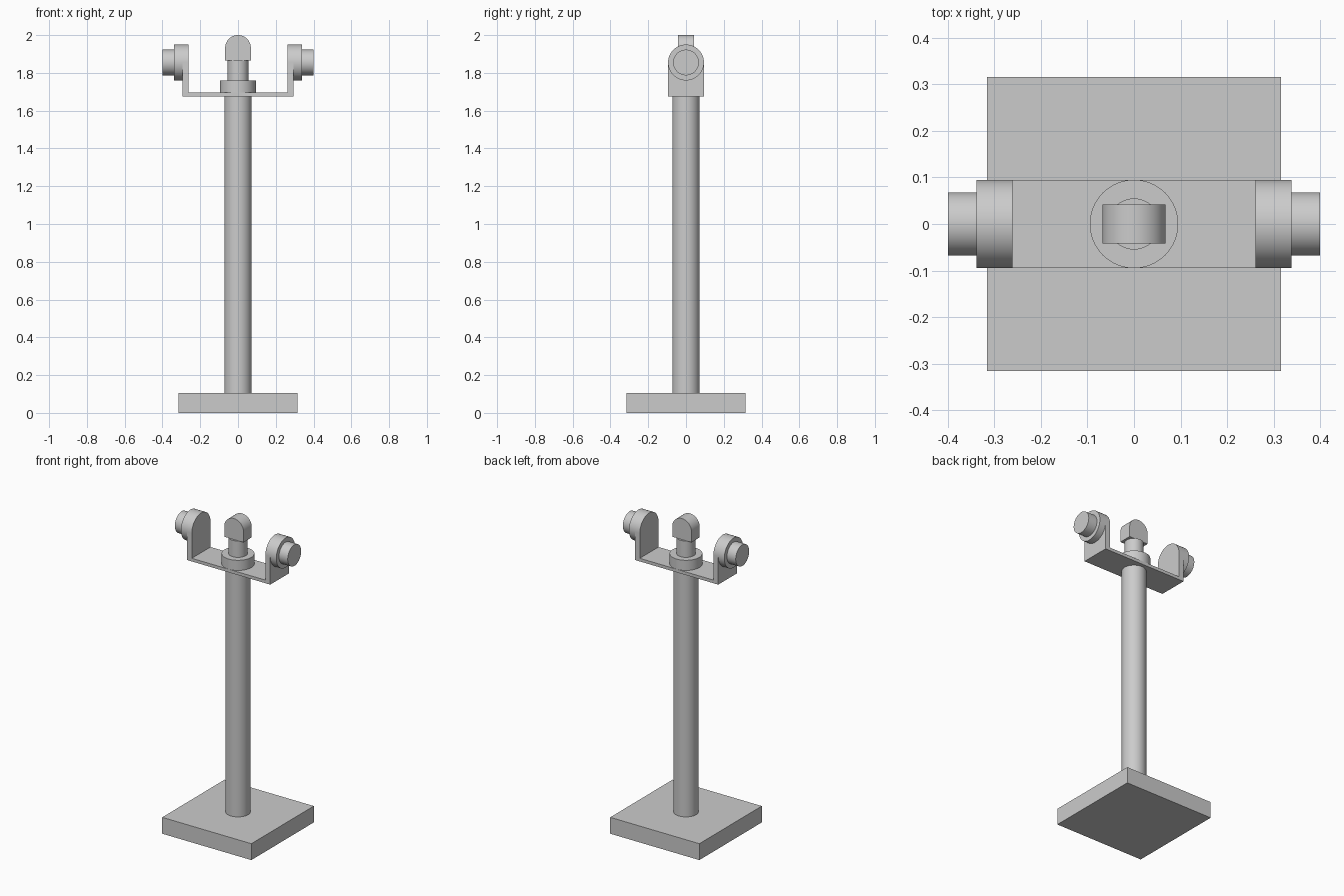
import bpy, bmesh, math
from mathutils import Matrix

cube = bpy.data.objects.get("Cube")
if cube:
    bpy.data.objects.remove(cube, do_unlink=True)

grey = bpy.data.materials.new("light_grey")
grey.use_nodes = True
colour = (0.6, 0.6, 0.6, 1)
grey.diffuse_color = colour
grey.node_tree.nodes["Principled BSDF"].inputs["Base Color"].default_value = colour


def finish(name, bm):
    bmesh.ops.recalc_face_normals(bm, faces=bm.faces)
    mesh = bpy.data.meshes.new(name)
    bm.to_mesh(mesh)
    bm.free()
    mesh.materials.append(grey)
    obj = bpy.data.objects.new(name, mesh)
    bpy.context.collection.objects.link(obj)
    bpy.ops.object.select_all(action="DESELECT")
    obj.select_set(True)
    bpy.context.view_layer.objects.active = obj
    bpy.ops.object.shade_smooth_by_angle(angle=math.radians(30))
    return obj


def box(name, half_x, half_y, z0, z1):
    bm = bmesh.new()
    size = Matrix.Diagonal((2 * half_x, 2 * half_y, z1 - z0, 1))
    bmesh.ops.create_cube(bm, size=1, matrix=Matrix.Translation((0, 0, (z0 + z1) / 2)) @ size)
    return finish(name, bm)


def cylinder(name, radius, start, end, axis="Z", height=0):
    """Cylinder along Z, or along X at the given height."""
    bm = bmesh.new()
    mid = (start + end) / 2
    if axis == "Z":
        place = Matrix.Translation((0, 0, mid))
    else:
        place = Matrix.Translation((mid, 0, height)) @ Matrix.Rotation(math.pi / 2, 4, "Y")
    bmesh.ops.create_cone(bm, cap_ends=True, segments=64, radius1=radius, radius2=radius,
                          depth=abs(end - start), matrix=place)
    return finish(name, bm)


def arched_plate(name, radius, z0, z_arc, start, end, axis):
    """Upright plate with a half-round top, extruded along X or Y."""
    outline = [(-radius, z0), (radius, z0)]
    for i in range(33):
        a = math.pi * i / 32
        outline.append((radius * math.cos(a), z_arc + radius * math.sin(a)))
    bm = bmesh.new()
    verts = [bm.verts.new((start, u, z) if axis == "X" else (u, start, z)) for u, z in outline]
    face = bm.faces.new(verts)
    moved = bmesh.ops.extrude_face_region(bm, geom=[face])["geom"]
    shift = (end - start, 0, 0) if axis == "X" else (0, end - start, 0)
    bmesh.ops.translate(bm, vec=shift, verts=[g for g in moved if isinstance(g, bmesh.types.BMVert)])
    return finish(name, bm)


# Base and post
box("base_plate", 0.316, 0.316, 0, 0.105)
cylinder("post", 0.072, 0.105, 1.675)

# Yoke: cross plate with an arm, boss and knob at each end
AXLE = 1.855
box("yoke_plate", 0.295, 0.095, 1.675, 1.695)
for side, s in (("left", 1), ("right", -1)):
    arched_plate(side + "_yoke_arm", 0.095, 1.675, AXLE, s * 0.261, s * 0.295, "X")
    cylinder(side + "_boss", 0.095, s * 0.295, s * 0.338, "X", AXLE)
    cylinder(side + "_knob", 0.068, s * 0.338, s * 0.4, "X", AXLE)

# Centre collar, neck and rounded head
cylinder("collar", 0.095, 1.695, 1.76)
cylinder("neck", 0.055, 1.76, 1.865)
arched_plate("head", 0.068, 1.865, 1.932, -0.042, 0.042, "Y")
